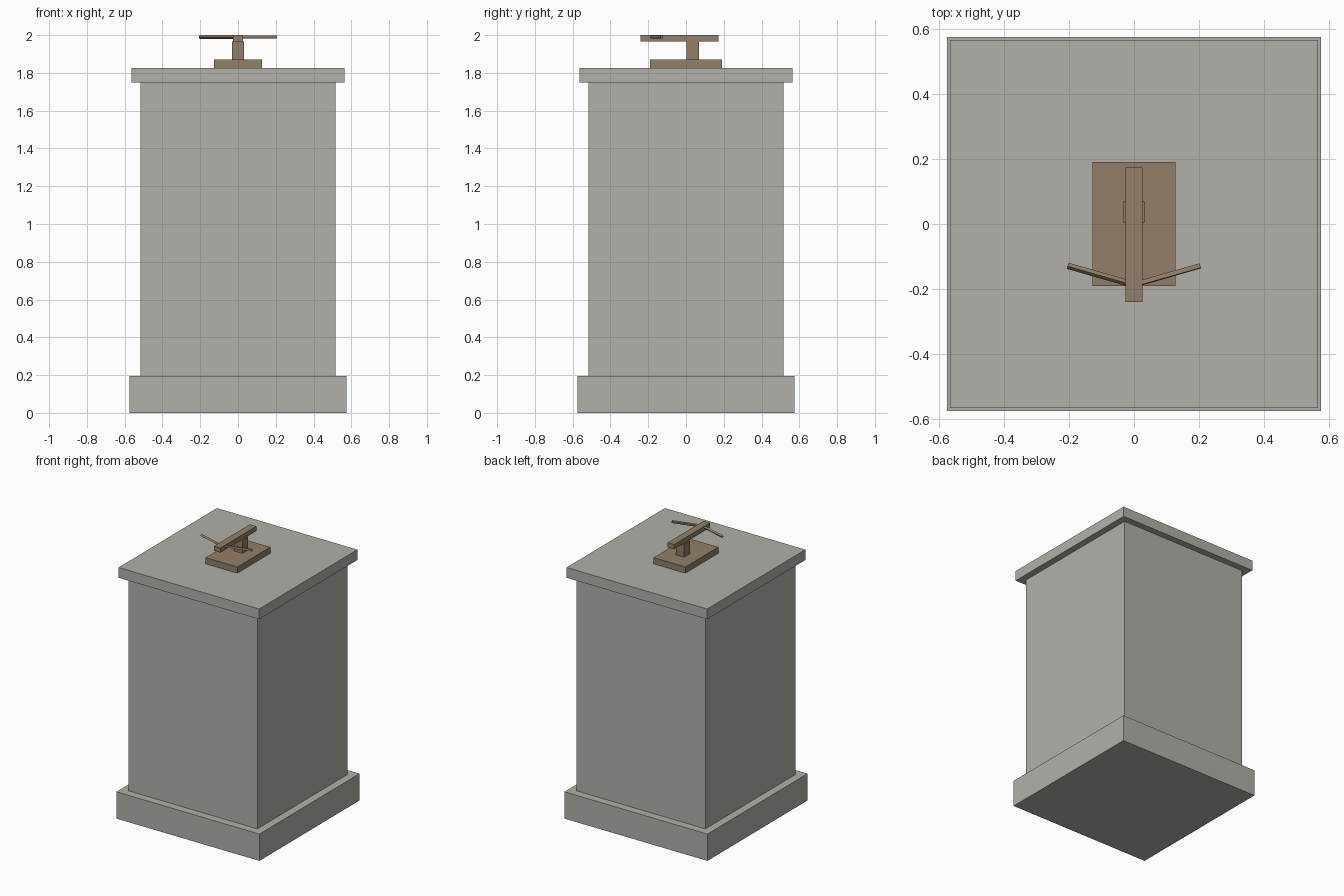
import bpy, math
from mathutils import Matrix, Vector

if "Cube" in bpy.data.objects:
    bpy.data.objects.remove(bpy.data.objects["Cube"])


def material(name, rgb):
    m = bpy.data.materials.new(name)
    m.diffuse_color = (*rgb, 1)
    m.use_nodes = True
    m.node_tree.nodes["Principled BSDF"].inputs["Base Color"].default_value = m.diffuse_color
    return m


STONE = material("grey stone", (0.44, 0.435, 0.40))
WOOD = material("brown wood", (0.29, 0.21, 0.136))


def box(name, lo, hi, mat):
    """Axis-aligned box between two corners."""
    lo, hi = Vector(lo), Vector(hi)
    bpy.ops.mesh.primitive_cube_add(size=1)
    ob = bpy.context.object
    ob.name = name
    ob.data.transform(Matrix.Translation((lo + hi) / 2) @ Matrix.Diagonal((*(hi - lo), 1)))
    ob.data.materials.append(mat)
    return ob


# Stone tower: plinth, shaft and overhanging cap
for name, r, z0, z1 in (("plinth", 0.575, 0, 0.195),
                        ("shaft", 0.517, 0.195, 1.75),
                        ("cap", 0.565, 1.75, 1.825)):
    box(name, (-r, -r, z0), (r, r, z1), STONE)

# Mounted crossbow: base plate, post and stock
box("mount_plate", (-0.128, -0.19, 1.825), (0.128, 0.19, 1.87), WOOD)
box("post", (-0.033, 0.003, 1.87), (0.033, 0.07, 1.966), WOOD)
box("stock", (-0.026, -0.24, 1.966), (0.026, 0.173, 2.0), WOOD)

# Swept-back bow arms, each rolled slightly about its length
for name, side, roll in (("left_bow_arm", -1, -38), ("right_bow_arm", 1, -10)):
    arm = box(name, (0, -0.007, -0.007), (0.212, 0.007, 0.007), WOOD)
    yaw = math.radians(16 if side > 0 else 164)
    arm.data.transform(Matrix.Translation((0, -0.187, 1.99))
                       @ Matrix.Rotation(yaw, 4, 'Z')
                       @ Matrix.Rotation(math.radians(roll * side), 4, 'X'))
